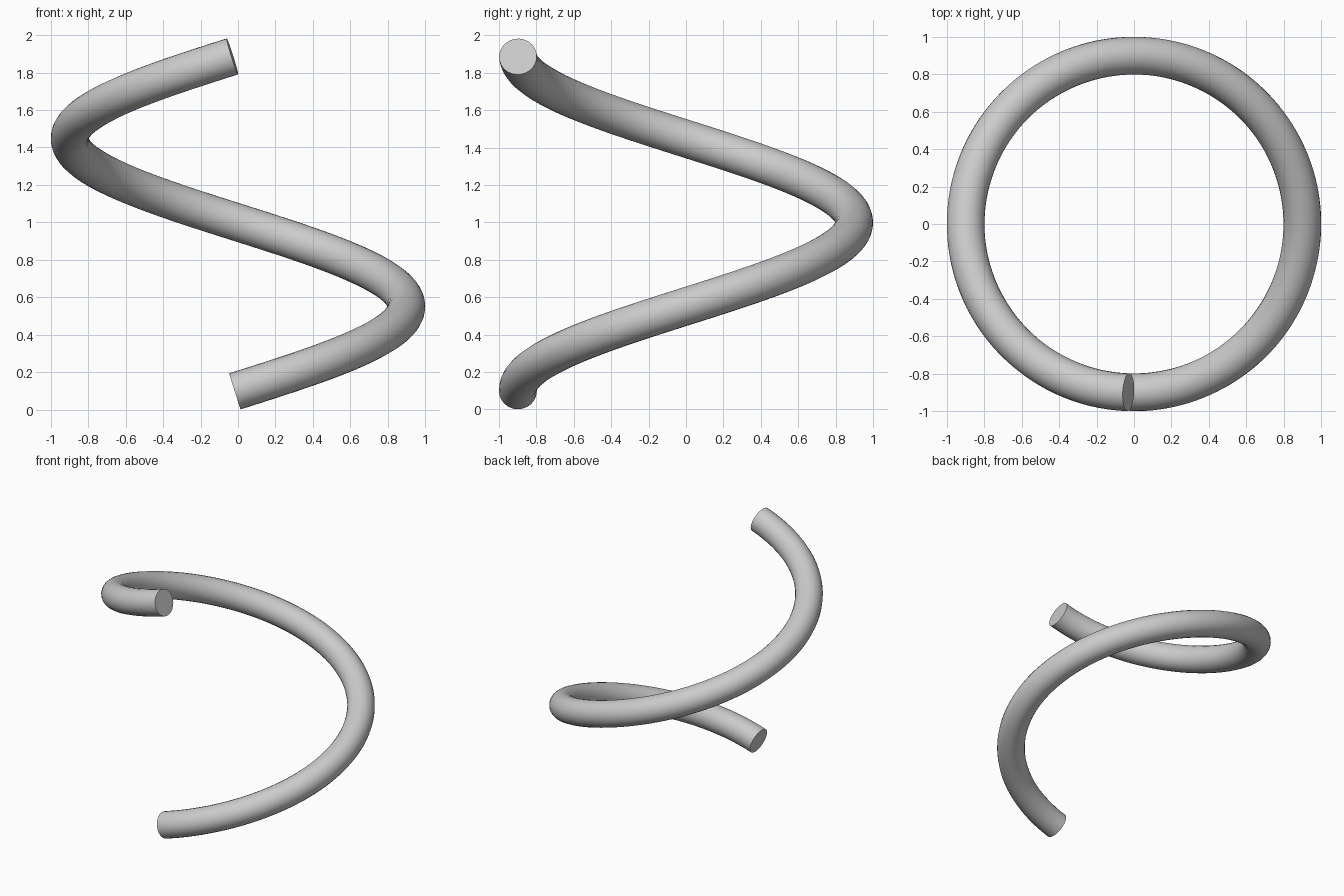
import bpy
import math

cube = bpy.data.objects.get("Cube")
if cube:
    bpy.data.objects.remove(cube, do_unlink=True)

# Coil dimensions
COIL_RADIUS = 0.899
TUBE_RADIUS = 0.101
Z_START, RISE = 0.097, 1.789
ANGLE_START = math.radians(-91.1)
SWEEP = math.radians(359.2)
STEPS = 160

# Plain grey material
grey = bpy.data.materials.new("light_grey")
grey.use_nodes = True
colour = (0.6, 0.6, 0.6, 1)
grey.diffuse_color = colour
grey.node_tree.nodes["Principled BSDF"].inputs["Base Color"].default_value = colour

# One rising turn as the path, swept with a round section and closed ends
curve = bpy.data.curves.new("coil_path", "CURVE")
curve.dimensions = "3D"
curve.bevel_depth = TUBE_RADIUS
curve.bevel_resolution = 10
curve.use_fill_caps = True
path = curve.splines.new("POLY")
path.points.add(STEPS)
for i, point in enumerate(path.points):
    t = i / STEPS
    a = ANGLE_START + SWEEP * t
    point.co = (COIL_RADIUS * math.cos(a), COIL_RADIUS * math.sin(a), Z_START + RISE * t, 1)
curve.materials.append(grey)

coil = bpy.data.objects.new("coil", curve)
bpy.context.collection.objects.link(coil)

# Turn the tube into a mesh, smooth along its length with sharp end caps
bpy.ops.object.select_all(action="DESELECT")
coil.select_set(True)
bpy.context.view_layer.objects.active = coil
bpy.ops.object.convert(target="MESH")
coil = bpy.context.object
coil.name = "coil"

# Weld the caps to the tube so the rims are closed
bpy.ops.object.mode_set(mode="EDIT")
bpy.ops.mesh.select_all(action="SELECT")
bpy.ops.mesh.remove_doubles(threshold=0.0005)
bpy.ops.mesh.normals_make_consistent(inside=False)
bpy.ops.object.mode_set(mode="OBJECT")
bpy.ops.object.shade_smooth_by_angle(angle=math.radians(40))
